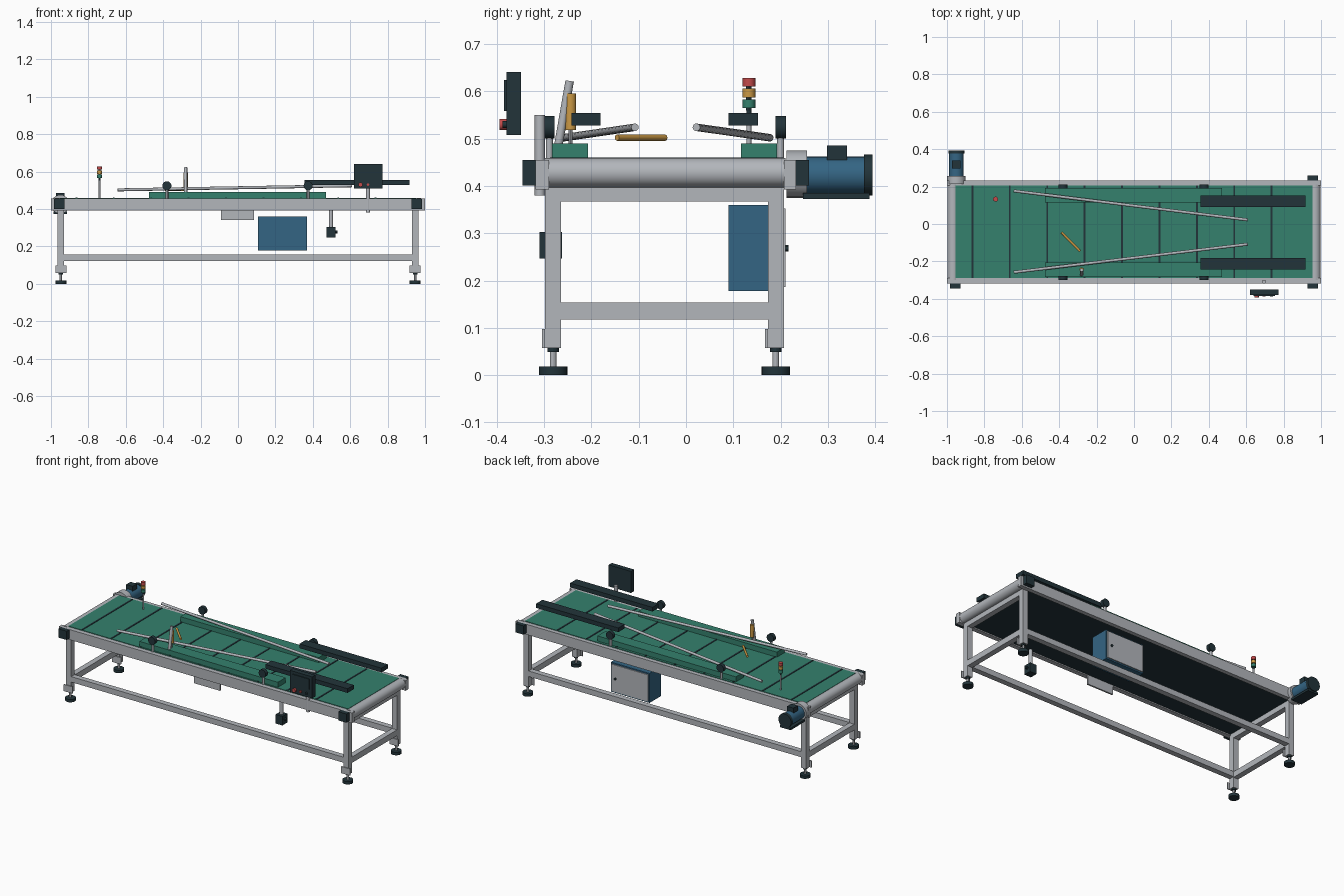
import bpy, math
from mathutils import Vector


def material(name, r, g, b):
    m = bpy.data.materials.new(name)
    m.diffuse_color = (r, g, b, 1)
    return m


GREY = material("painted steel grey", 0.45, 0.47, 0.50)
DARK = material("charcoal", 0.016, 0.034, 0.042)
GREEN = material("belt green", 0.035, 0.22, 0.155)
BLUE = material("machine blue", 0.034, 0.13, 0.23)
AMBER = material("amber", 0.60, 0.32, 0.06)
RED = material("signal red", 0.55, 0.07, 0.07)


def finish(ob, name, mat):
    ob.name = name
    ob.data.materials.append(mat)
    return ob


def box(name, mat, x, y, z):
    """Box from three (min, max) ranges."""
    bpy.ops.mesh.primitive_cube_add(size=1, location=[(a + b) / 2 for a, b in (x, y, z)])
    ob = bpy.context.object
    ob.scale = [b - a for a, b in (x, y, z)]
    bpy.ops.object.transform_apply(location=False, rotation=False, scale=True)
    return finish(ob, name, mat)


def rod(name, mat, a, b, radius, sides=24):
    """Cylinder between two points."""
    a, b = Vector(a), Vector(b)
    bpy.ops.mesh.primitive_cylinder_add(vertices=sides, radius=radius, depth=(b - a).length,
                                        location=(a + b) / 2)
    ob = bpy.context.object
    ob.rotation_euler = (b - a).to_track_quat('Z', 'Y').to_euler()
    bpy.ops.object.shade_smooth_by_angle()
    return finish(ob, name, mat)


# Legs, gusset plates and levelling feet
LEG_X = 0.947
LEG_Y = (-0.281, 0.19)
H = 0.017
for sx in (-1, 1):
    for y in LEG_Y:
        x = sx * LEG_X
        box("leg", GREY, (x - H, x + H), (y - H, y + H), (0.057, 0.40))
        box("leg_plate", GREY, (x - 0.03, x + 0.03), (y - H - 0.006, y - H), (0.057, 0.098))
        rod("foot_nut", DARK, (x, y, 0.049), (x, y, 0.057), 0.012, 12)
        rod("foot_stem", GREY, (x, y, 0.015), (x, y, 0.05), 0.007, 12)
        rod("foot_pad", DARK, (x, y, 0), (x, y, 0.018), 0.03)

# Frame rails between the legs
inner = (LEG_Y[0] + H, LEG_Y[1] - H)
for sx in (-1, 1):
    x = (sx * LEG_X - H, sx * LEG_X + H)
    box("lower_cross_rail", GREY, x, inner, (0.118, 0.154))
    box("upper_cross_rail", GREY, x, inner, (0.367, 0.40))
for y in LEG_Y:
    box("lower_long_rail", GREY, (-LEG_X + H, LEG_X - H), (y - H, y + H), (0.122, 0.156))
for name, y in (("front_side_rail", (-0.318, -0.29)), ("back_side_rail", (0.207, 0.233))):
    box(name, GREY, (-1, 1), y, (0.392, 0.455))

# Belt, dark return side, seams and end rollers
box("belt", GREEN, (-0.955, 0.955), (-0.29, 0.207), (0.42, 0.4585))
box("belt_underside", DARK, (-0.955, 0.955), (-0.29, 0.207), (0.399, 0.42))
for i in range(9):
    x = -0.864 + 0.2 * i
    box("belt_seam", DARK, (x - 0.005, x + 0.005), (-0.288, 0.205), (0.458, 0.4605))
for sx in (-1, 1):
    rod("end_roller", GREY, (sx * 0.967, -0.30, 0.428), (sx * 0.967, 0.21, 0.428), 0.031, 32)

# Bearing blocks
for x, y in ((-0.955, (-0.346, -0.318)), (0.955, (-0.346, -0.318)), (0.955, (0.233, 0.26))):
    box("bearing_block", DARK, (x - 0.028, x + 0.028), y, (0.401, 0.455))

# Drive motor
MX, MZ = -0.95, 0.423
rod("gearbox", GREY, (MX, 0.213, 0.425), (MX, 0.256, 0.425), 0.05)
rod("motor_body", BLUE, (MX, 0.25, MZ), (MX, 0.378, MZ), 0.039)
rod("motor_fan_cover", DARK, (MX, 0.376, MZ), (MX, 0.394, MZ), 0.043)
box("motor_terminal_box", DARK, (MX - 0.022, MX + 0.022), (0.298, 0.34), (0.455, 0.486))
box("motor_base", DARK, (MX - 0.036, MX + 0.036), (0.247, 0.388), (0.372, 0.385))

# Electrical cabinet with door and handle
box("cabinet", BLUE, (0.106, 0.37), (0.09, 0.204), (0.178, 0.36))
box("cabinet_door", GREY, (0.113, 0.363), (0.204, 0.21), (0.186, 0.352))
rod("cabinet_handle", DARK, (0.335, 0.208, 0.268), (0.335, 0.217, 0.268), 0.007, 12)

# Under-rail plate and hanging switch
box("rail_plate", GREY, (-0.092, 0.085), (-0.298, -0.288), (0.34, 0.394))
rod("switch_stem", GREY, (0.497, -0.285, 0.30), (0.497, -0.285, 0.40), 0.011, 16)
box("switch_box", DARK, (0.474, 0.52), (-0.31, -0.262), (0.247, 0.303))
rod("switch_button", DARK, (0.518, -0.285, 0.278), (0.531, -0.285, 0.278), 0.008, 12)

# Side pads, overhead bars and slanted guide rods
for y in ((-0.283, -0.207), (0.116, 0.192)):
    box("side_pad", GREEN, (-0.475, 0.47), y, (0.455, 0.49))
for y in ((-0.242, -0.181), (0.09, 0.152)):
    box("overhead_bar", DARK, (0.356, 0.917), y, (0.528, 0.554))
rod("front_guide_rod", GREY, (-0.643, -0.258, 0.502), (0.608, -0.108, 0.524), 0.008, 16)
rod("back_guide_rod", GREY, (-0.643, 0.177, 0.502), (0.608, 0.022, 0.524), 0.008, 16)

# Clamp knobs on posts
for x in (-0.38, 0.375):
    for y in (-0.289, 0.2):
        rod("clamp_post", GREY, (x, y, 0.45), (x, y, 0.515), 0.0075, 12)
        rod("clamp_knob", DARK, (x, y - 0.011, 0.524), (x, y + 0.011, 0.524), 0.024)

# Signal tower
TX, TY = -0.74, 0.133
rod("tower_pole", GREY, (TX, TY, 0.455), (TX, TY, 0.553), 0.005, 12)
rod("tower_collar", DARK, (TX, TY, 0.55), (TX, TY, 0.565), 0.005, 12)
for mat, z in ((GREEN, 0.565), (AMBER, 0.5875), (RED, 0.61)):
    rod("tower_lamp", mat, (TX, TY, z), (TX, TY, z + 0.018), 0.0135, 20)
rod("tower_core", DARK, (TX, TY, 0.56), (TX, TY, 0.615), 0.006, 12)

# Leaning stand, amber sensor and diverter
rod("sensor_stand", GREY, (-0.28, -0.27, 0.485), (-0.28, -0.246, 0.622), 0.009, 16)
rod("sensor_stem", GREY, (-0.28, -0.244, 0.488), (-0.28, -0.244, 0.52), 0.004, 12)
rod("sensor_body", AMBER, (-0.28, -0.244, 0.518), (-0.28, -0.244, 0.595), 0.0118, 20)
rod("diverter_rod", AMBER, (-0.388, -0.044, 0.502), (-0.288, -0.146, 0.502), 0.0065, 16)

# Control panel with screen, buttons and post
rod("panel_post", GREY, (0.695, -0.309, 0.38), (0.695, -0.309, 0.55), 0.011, 16)
box("control_panel", DARK, (0.62, 0.772), (-0.38, -0.349), (0.508, 0.641))
box("panel_screen", DARK, (0.638, 0.754), (-0.385, -0.38), (0.558, 0.624))
for x, r, mat in ((0.655, 0.012, RED), (0.695, 0.007, RED), (0.735, 0.007, DARK)):
    rod("panel_button", mat, (x, -0.38, 0.53), (x, -0.394 if r > 0.01 else -0.388, 0.53), r, 16)
